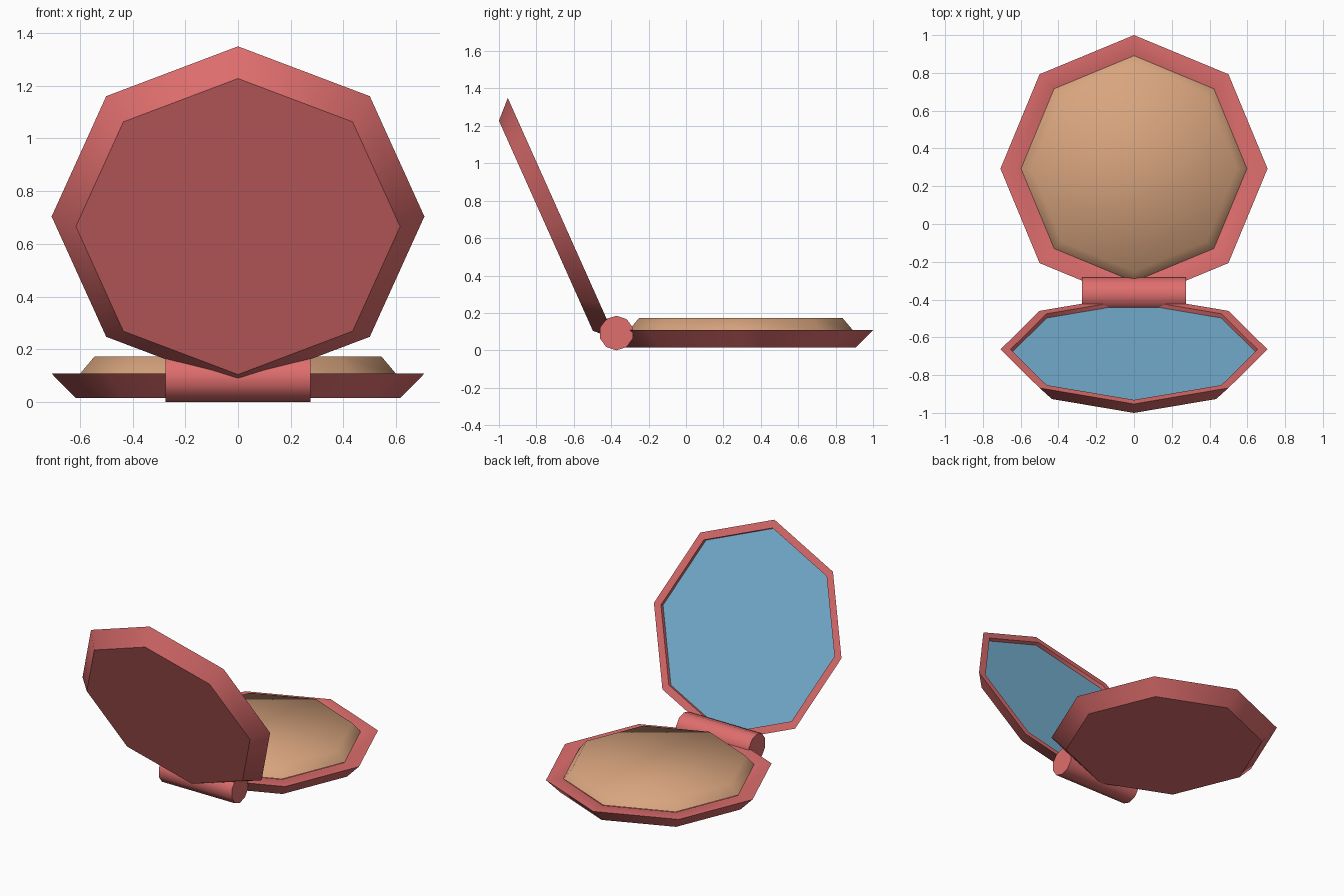
import bpy, bmesh, math

if "Cube" in bpy.data.objects:
    bpy.data.objects.remove(bpy.data.objects["Cube"])

def material(name, rgb):
    m = bpy.data.materials.new(name)
    m.diffuse_color = (*rgb, 1)
    m.use_nodes = True
    m.node_tree.nodes["Principled BSDF"].inputs["Base Color"].default_value = m.diffuse_color
    return m

RED = material("rose red", (0.74, 0.155, 0.155))
TAN = material("powder tan", (0.69, 0.375, 0.21))
BLUE = material("mirror blue", (0.19, 0.455, 0.67))

def loft(name, rings, mat, sides=8, smooth=45, loc=(0, 0, 0), rot=(0, 0, 0)):
    """Stack regular polygons given as (radius, z), bridge them and cap both ends."""
    bm = bmesh.new()
    loops = []
    for r, z in rings:
        loops.append([bm.verts.new((r * math.sin(2 * math.pi * k / sides),
                                    r * math.cos(2 * math.pi * k / sides), z))
                      for k in range(sides)])
    for a, b in zip(loops, loops[1:]):
        for k in range(sides):
            j = (k + 1) % sides
            bm.faces.new((a[k], a[j], b[j], b[k]))
    bm.faces.new(loops[0])
    bm.faces.new(loops[-1])
    bmesh.ops.recalc_face_normals(bm, faces=bm.faces[:])
    me = bpy.data.meshes.new(name)
    bm.to_mesh(me)
    bm.free()
    me.materials.append(mat)
    ob = bpy.data.objects.new(name, me)
    bpy.context.collection.objects.link(ob)
    ob.location, ob.rotation_euler = loc, rot
    bpy.ops.object.select_all(action='DESELECT')
    ob.select_set(True)
    bpy.context.view_layer.objects.active = ob
    bpy.ops.object.shade_smooth_by_angle(angle=math.radians(smooth))
    return ob

# Lower tray with a shallow dished well
base_at = (0, 0.293, 0.015)
loft("base_tray", [(0.615, 0), (0.707, 0.093), (0.6, 0.093), (0.55, 0.058)], RED, loc=base_at)

# Pressed powder cake with bevelled edge
loft("powder", [(0.598, 0.094), (0.545, 0.157)], TAN, smooth=60, loc=base_at)

# Open lid with a recess for the mirror
lid_at, lid_rot = (0, -0.749, 0.666), (math.radians(-65.9), 0, 0)
loft("lid", [(0.615, 0), (0.707, 0.093), (0.654, 0.093), (0.654, 0.065)], RED,
     loc=lid_at, rot=lid_rot)
loft("mirror", [(0.653, 0.064), (0.653, 0.069)], BLUE, loc=lid_at, rot=lid_rot)

# Ten-sided hinge barrel along x, one corner pointing up
loft("hinge", [(0.0925, -0.275), (0.0925, 0.275)], RED, sides=10,
     loc=(0, -0.372, 0.0925), rot=(math.radians(90), 0, math.radians(90)))
